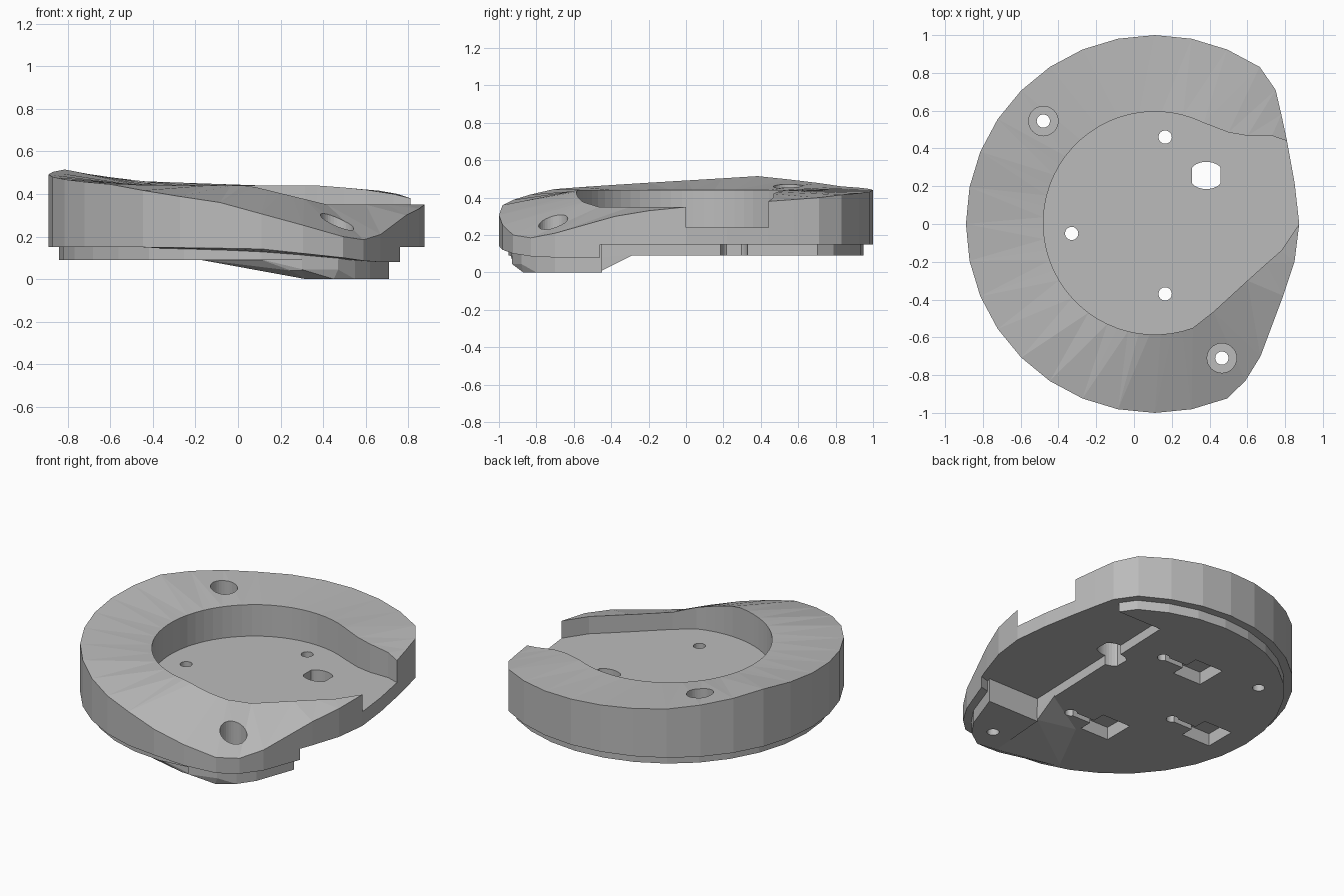
import bpy, bmesh
from math import cos, sin, tau, atan2, radians
from mathutils import Vector

cube = bpy.data.objects.get("Cube")
if cube:
    bpy.data.objects.remove(cube)

grey = bpy.data.materials.new("plain grey")
grey.use_nodes = True
colour = (0.5, 0.5, 0.5, 1)
grey.diffuse_color = colour
grey.node_tree.nodes["Principled BSDF"].inputs["Base Color"].default_value = colour

CX = 0.11            # centre of the round outline
FLOOR, BASE, UNDER = 0.24, 0.15, 0.09


def finish(name, bm):
    bmesh.ops.remove_doubles(bm, verts=bm.verts, dist=1e-5)
    bmesh.ops.recalc_face_normals(bm, faces=bm.faces)
    mesh = bpy.data.meshes.new(name)
    bm.to_mesh(mesh)
    bm.free()
    mesh.materials.append(grey)
    obj = bpy.data.objects.new(name, mesh)
    bpy.context.collection.objects.link(obj)
    return obj


def face(bm, points):
    return bm.faces.new([bm.verts.new(p) for p in points])


def prism(name, outline, low, high):
    bm = bmesh.new()
    bottom = face(bm, [(x, y, low) for x, y in outline])
    new = bmesh.ops.extrude_face_region(bm, geom=[bottom])["geom"]
    for v in new:
        if isinstance(v, bmesh.types.BMVert):
            v.co.z = high
    # the extrude keeps no base face, so close it when needed
    if not any(all(abs(v.co.z - low) < 1e-6 for v in f.verts) for f in bm.faces):
        face(bm, [(x, y, low) for x, y in outline])
    return finish(name, bm)


def hull(name, points):
    bm = bmesh.new()
    for p in points:
        bm.verts.new(p)
    res = bmesh.ops.convex_hull(bm, input=bm.verts)
    loose = [v for v in bm.verts if not v.link_faces]
    bmesh.ops.delete(bm, geom=loose, context='VERTS')
    return finish(name, bm)


def ring(x, y, r, n=32):
    return [(x + r * cos(tau * k / n), y + r * sin(tau * k / n)) for k in range(n)]


def blend(keys, t):
    for (a, u), (b, v) in zip(keys, keys[1:]):
        if t <= b:
            return u + (v - u) * max(0, t - a) / (b - a)
    return keys[-1][1]


def angle(p):
    return (atan2(p[1], p[0] - CX) % tau) or tau


# Outer rim: round at the back, left and front, flattened on the right
rim_heights = list(zip(range(5, 27, 3), (0.415, 0.44, 0.46, 0.515, 0.48, 0.445, 0.36, 0.2)))
arc = [(CX + cos(tau * k / 32), sin(tau * k / 32), blend(rim_heights, k)) for k in range(5, 27)]
outer = [(0.81, 0.44, 0.38), (0.78, 0.58, 0.39), (0.75, 0.71, 0.4)] + arc + [
    (0.59, -0.83, 0.185), (0.67, -0.7, 0.21), (0.79, -0.38, 0.3),
    (0.85, -0.2, 0.33), (0.875, 0, 0.35)]

# Pocket rim: round, funnelling out to the opening on the right
inner = [outer[0], (0.73, 0.467, 0.4), (0.6, 0.467, 0.42), (0.5, 0.485, 0.43)]
for k in range(41):
    a = radians(64 + 226 * k / 40)
    x, y = CX + 0.59 * cos(a), 0.59 * sin(a) + 0.005
    inner.append((x, y, blend([(0.05, 0.44), (0.42, 0.35)], x) if y < 0 else 0.44))
inner += [(0.42, -0.465, 0.35), (0.6, -0.3, 0.35), (0.7, -0.21, 0.35),
          (0.78, -0.14, 0.35), outer[-1]]
lip = (0.85, 0.22)


def at(p, z):
    return (p[0], p[1], z)


# Shell body
bm = bmesh.new()
i = j = 0
while i < len(outer) - 1 or j < len(inner) - 1:
    step_out = j == len(inner) - 1 or (
        i < len(outer) - 1 and angle(outer[i + 1]) <= angle(inner[j + 1]))
    if step_out:
        tri, i = (outer[i], outer[i + 1], inner[j]), i + 1
    else:
        tri, j = (outer[i], inner[j + 1], inner[j]), j + 1
    if len(set(tri)) == 3:
        face(bm, tri)
for a, b in zip(inner, inner[1:]):
    face(bm, [a, b, at(b, FLOOR), at(a, FLOOR)])
for a, b in zip(outer, outer[1:]):
    wall = [at(a, BASE), at(b, BASE)]
    if b is outer[-1]:
        wall.append(at(b, FLOOR))
    wall += [b, a]
    if a is outer[0]:
        wall.append(at(a, FLOOR))
    face(bm, wall)
for a, b in ((outer[-1], lip), (lip, outer[0])):
    face(bm, [at(a, BASE), at(b, BASE), at(b, FLOOR), at(a, FLOOR)])
face(bm, [at(p, FLOOR) for p in inner + [lip]])
face(bm, [at(p, BASE) for p in outer + [lip]])
shell = finish("shell", bm)

# Skirt that drops below the shell at the front right
edge = arc[16:] + [(0.59, -0.83), (0.67, -0.7), (0.76, -0.46)]
drop = [(-0.45, 0.15), (0.1, 0.143), (0.5, 0.1), (0.6, 0.085), (0.67, 0.08)]
skirt = hull("front_skirt", [at(p, 0.16) for p in edge] +
             [at(p, blend(drop, p[0])) for p in edge])

# Inset base plate with its right side cut away
side = [(0.55, -0.8), (0.62, -0.7), (0.71, -0.45)]
plate_outline = [(CX + 0.95 * (p[0] - CX), 0.95 * p[1]) for p in arc]
plate = prism("base_plate", plate_outline + side + [(0.35, -0.45), (0.39, 0.7), (0.7, 0.7)],
              UNDER, 0.16)

# Foot under the front right corner and the ramp leading to it
foot_low = [(0.32, -0.85), (0.45, -0.87)] + side + [(0.35, -0.45)]
foot_high = [(0.3, -0.93), (0.47, -0.88)] + side + [(0.35, -0.45)]
foot = hull("foot", [at(p, 0) for p in foot_low] +
            [at(p, z) for p in foot_high for z in (0.045, 0.1)])
ramp = hull("foot_ramp", [(0.35, -0.45, 0.01), (0.32, -0.85, 0), (0.25, -0.92, 0.04),
                          (0.33, -0.92, 0.04)] +
            [at(p, 0.095) for p in ((-0.2, -0.89), (0.1, -0.94), (0.33, -0.92),
                                    (0.35, -0.45), (0.36, -0.28), (0, -0.5))])

# Cutters: screw holes with counterbores, cable hole, pin holes with recesses
cutters = []


def cut(outline, low=-0.1, high=1):
    obj = prism("cutter", outline, low, high)
    obj.hide_render = True
    cutters.append(obj)


def box(x, y, w, d):
    return [(x - w, y - d), (x + w, y - d), (x + w, y + d), (x - w, y + d)]


for x, y, seat in ((-0.48, 0.545, 0.2), (0.465, -0.71, 0.14)):
    cut(ring(x, y, 0.035))
    cut(ring(x, y, 0.078), seat)
cut([(0.383 + max(-0.076, min(0.076, 1.25 * x)), 0.257 + 0.95 * y)
     for x, y in ring(0, 0, 0.076)])
for x, y in ((0.165, 0.46), (-0.33, -0.05), (0.165, -0.37)):
    cut(ring(x, y, 0.035))
    cut(box(x - 0.1, y, 0.1, 0.018), high=0.165)
    cut(box(x - 0.26, y, 0.1, 0.1), high=0.17)

# Drill every part, then drop the cutters
parts = (shell, skirt, plate, foot, ramp)
for part in parts:
    for c in cutters:
        mod = part.modifiers.new("hole", 'BOOLEAN')
        mod.operation, mod.solver, mod.object = 'DIFFERENCE', 'EXACT', c
graph = bpy.context.evaluated_depsgraph_get()
graph.update()
for part in parts:
    mesh = bpy.data.meshes.new_from_object(part.evaluated_get(graph))
    part.modifiers.clear()
    part.data = mesh
for c in cutters:
    bpy.data.objects.remove(c)
